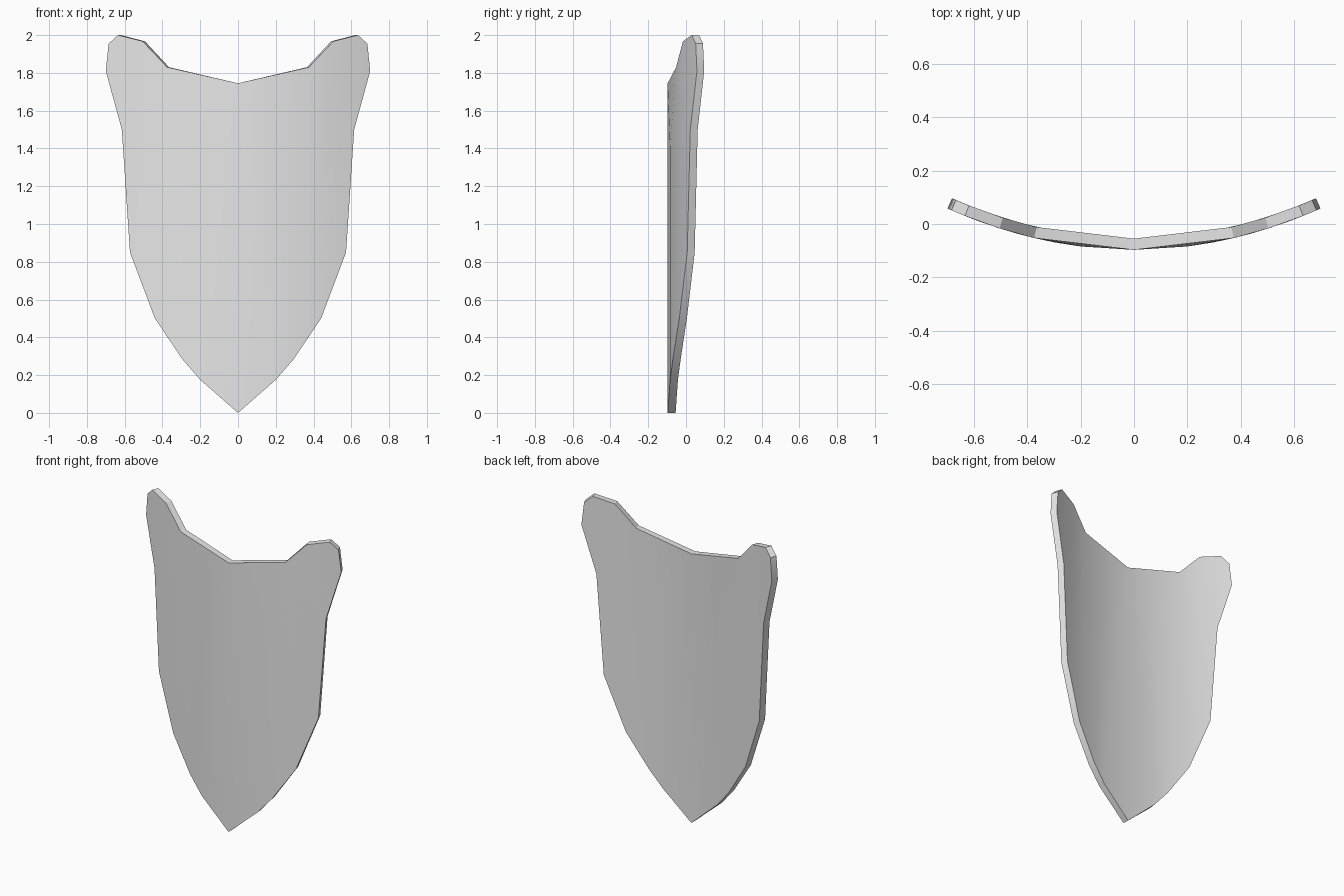
import bpy
import bmesh
from mathutils import Vector

cube = bpy.data.objects.get("Cube")
if cube:
    bpy.data.objects.remove(cube, do_unlink=True)

THICKNESS = 0.042
HALF_WIDTH = 0.7
DEPTH = 0.155
FRONT = -0.097

# Half outline: upper chain and lower chain from the middle out, one inner point
POINTS = {
    "u0": (0, 1.745), "u1": (0.375, 1.83), "u2": (0.505, 1.967),
    "u3": (0.635, 2.0), "u4": (0.685, 1.955), "u5": (0.70, 1.81),
    "l0": (0, 0), "l1": (0.20, 0.175), "l2": (0.295, 0.285),
    "l3": (0.44, 0.50), "l4": (0.572, 0.85), "l5": (0.615, 1.50),
    "p": (0.20, 1.40),
}
TRIANGLES = ("u0 l0 l1,u0 l1 p,u0 p u1,p l1 l2,p l2 u1,u1 l2 l3,u1 l3 u2,"
             "u2 l3 l4,u2 l4 l5,u2 l5 u3,u3 l5 u4,u4 l5 u5")


def bent(x, z, offset):
    """Point on the curved plate, moved back along the curve's normal."""
    slope = 2 * DEPTH * x / HALF_WIDTH ** 2
    normal = Vector((-slope, 1, 0)).normalized()
    return Vector((x, FRONT + DEPTH * (x / HALF_WIDTH) ** 2, z)) + normal * offset


bm = bmesh.new()
skins = {}
for offset in (0, THICKNESS):
    # Mirrored skin; the centre line is shared by both halves
    verts = {}
    for name, (x, z) in POINTS.items():
        for side in (1, -1):
            if x == 0 and side == -1:
                verts[name, side] = verts[name, 1]
            else:
                verts[name, side] = bm.verts.new(bent(side * x, z, offset))
    skins[offset] = verts
    for side in (1, -1):
        for tri in TRIANGLES.split(","):
            bm.faces.new([verts[n, side] for n in tri.split()])

# Rim joining the front and back skins
loop = [("l%d" % i, 1) for i in range(6)] + [("u%d" % i, 1) for i in range(5, -1, -1)]
loop += [("u%d" % i, -1) for i in range(1, 6)] + [("l%d" % i, -1) for i in range(5, 0, -1)]
for a, b in zip(loop, loop[1:] + loop[:1]):
    bm.faces.new((skins[0][a], skins[0][b], skins[THICKNESS][b], skins[THICKNESS][a]))
bmesh.ops.recalc_face_normals(bm, faces=bm.faces[:])

mesh = bpy.data.meshes.new("shield_plate")
bm.to_mesh(mesh)
bm.free()
shield = bpy.data.objects.new("shield_plate", mesh)
bpy.context.collection.objects.link(shield)

# Plain grey finish
grey = bpy.data.materials.new("light_grey")
grey.use_nodes = True
color = (0.8, 0.8, 0.8, 1)
grey.diffuse_color = color
for node in grey.node_tree.nodes:
    if node.type == 'BSDF_PRINCIPLED':
        node.inputs["Base Color"].default_value = color
mesh.materials.append(grey)

# Smooth curve with a crisp rim
bpy.ops.object.select_all(action='DESELECT')
shield.select_set(True)
bpy.context.view_layer.objects.active = shield
bpy.ops.object.shade_smooth_by_angle(angle=0.5236)
